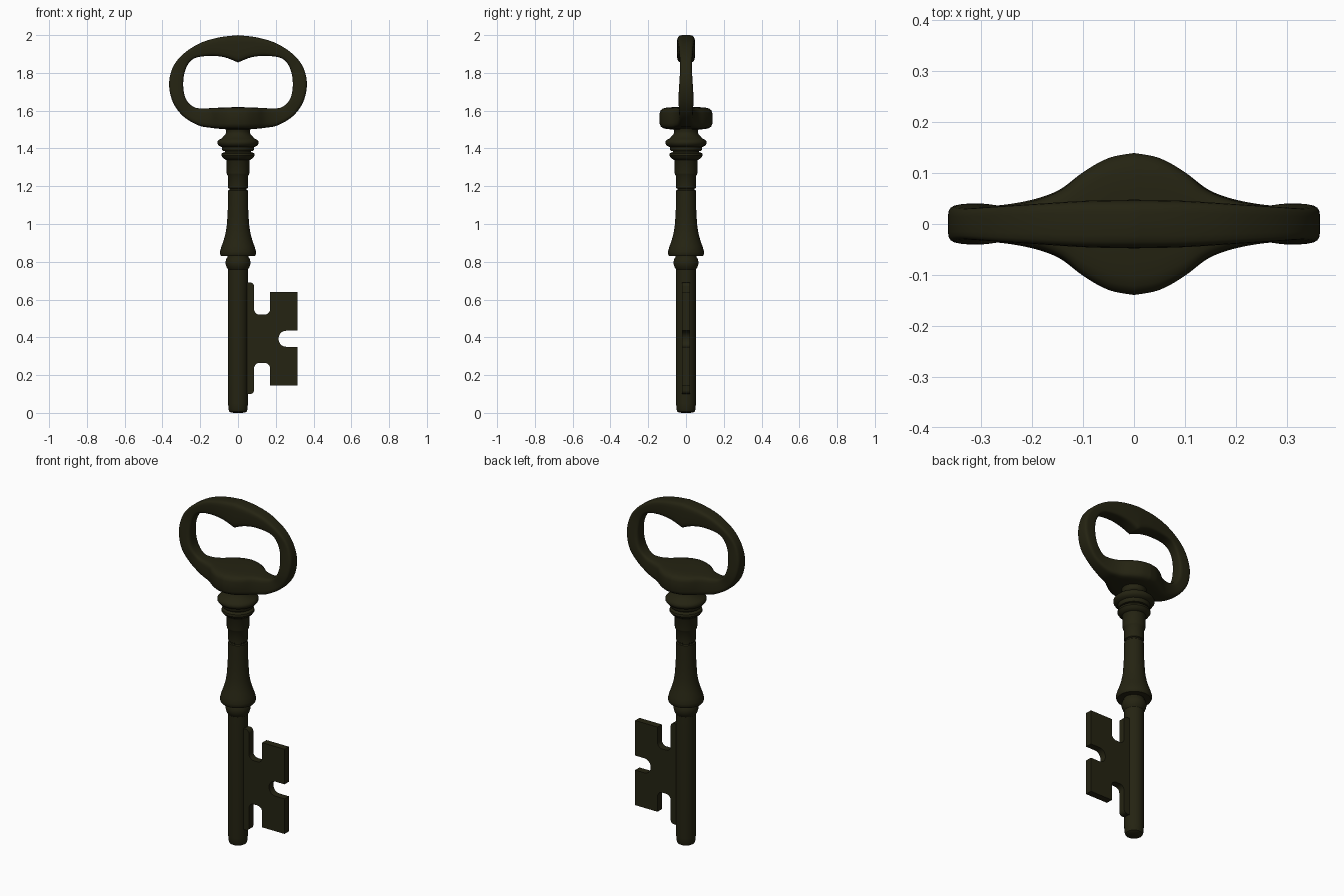
import bpy, bmesh, math
from mathutils import Vector

cube = bpy.data.objects.get("Cube")
if cube:
    bpy.data.objects.remove(cube)

iron = bpy.data.materials.new("dark iron")
COLOR = (0.018, 0.017, 0.006, 1)
iron.use_nodes = True
iron.diffuse_color = COLOR
iron.node_tree.nodes["Principled BSDF"].inputs["Base Color"].default_value = COLOR


def finish(bm, name, angle):
    bmesh.ops.remove_doubles(bm, verts=bm.verts, dist=1e-5)
    bmesh.ops.recalc_face_normals(bm, faces=bm.faces)
    mesh = bpy.data.meshes.new(name)
    bm.to_mesh(mesh)
    bm.free()
    mesh.materials.append(iron)
    obj = bpy.data.objects.new(name, mesh)
    bpy.context.collection.objects.link(obj)
    bpy.ops.object.select_all(action="DESELECT")
    bpy.context.view_layer.objects.active = obj
    obj.select_set(True)
    bpy.ops.object.shade_smooth_by_angle(angle=math.radians(angle))
    return obj


def spline(points, steps):
    """Catmull-Rom curve through tuples of any length."""
    out = []
    for i in range(len(points) - 1):
        p0, p1, p2, p3 = (Vector(points[min(max(i + k, 0), len(points) - 1)]) for k in (-1, 0, 1, 2))
        for s in range(steps):
            t = s / steps
            out.append(0.5 * (2 * p1 + (p2 - p0) * t + (2 * p0 - 5 * p1 + 4 * p2 - p3) * t * t
                              + (3 * p1 - p0 - 3 * p2 + p3) * t ** 3))
    return out + [Vector(points[-1])]


def lathe(name, profile, sides=32):
    bm = bmesh.new()
    verts = [bm.verts.new((r, 0, z)) for r, z in profile]
    edges = [bm.edges.new(pair) for pair in zip(verts, verts[1:])]
    bmesh.ops.spin(bm, geom=verts + edges, cent=(0, 0, 0), axis=(0, 0, 1),
                   angle=math.tau, steps=sides, use_merge=True)
    return finish(bm, name, 40)


def plate(name, corners, half):
    """Upright slab from corners (x, z, fillet radius)."""
    outline = []
    for i, (x, z, r) in enumerate(corners):
        p = Vector((x, z))
        if r == 0:
            outline.append(p)
            continue
        a = (Vector(corners[i - 1][:2]) - p).normalized() * r
        b = (Vector(corners[(i + 1) % len(corners)][:2]) - p).normalized() * r
        for k in range(7):
            t = k / 6 * math.pi / 2
            outline.append(p + a * (1 - math.sin(t)) + b * (1 - math.cos(t)))
    bm = bmesh.new()
    face = bm.faces.new([bm.verts.new((p.x, -half, p.y)) for p in outline])
    moved = bmesh.ops.extrude_face_region(bm, geom=[face])["geom"]
    bmesh.ops.translate(bm, vec=(0, 2 * half, 0),
                        verts=[v for v in moved if isinstance(v, bmesh.types.BMVert)])
    return finish(bm, name, 30)


# Bow: right half as (outer x, outer z, inner x, inner z, half depth)
half_bow = spline([
    (0, 2.0, 0, 1.855, .048),
    (.10, 1.988, .07, 1.882, .046),
    (.20, 1.958, .15, 1.89, .040),
    (.29, 1.90, .235, 1.875, .034),
    (.345, 1.83, .277, 1.82, .031),
    (.365, 1.74, .29, 1.74, .036),
    (.345, 1.645, .277, 1.665, .040),
    (.29, 1.57, .235, 1.62, .036),
    (.21, 1.522, .185, 1.612, .047),
    (.15, 1.51, .14, 1.614, .067),
    (.10, 1.504, .10, 1.616, .102),
    (.05, 1.501, .05, 1.618, .130),
    (0, 1.50, 0, 1.619, .140)], 5)
mirrored = [Vector((-s[0], s[1], -s[2], s[3], s[4])) for s in half_bow[-2:0:-1]]
bm = bmesh.new()
rings = []
SIDES = 20
for ox, oz, ix, iz, depth in half_bow + mirrored:
    outer, inner = Vector((ox, 0, oz)), Vector((ix, 0, iz))
    ring = []
    for k in range(SIDES):
        a = math.tau * (k + .5) / SIDES
        c, s = math.cos(a), math.sin(a)
        u = math.copysign(abs(c) ** .4, c)
        v = math.copysign(abs(s) ** .4, s)
        ring.append(bm.verts.new((outer + inner) / 2 + (outer - inner) / 2 * u + Vector((0, depth * v, 0))))
    rings.append(ring)
for i, ring in enumerate(rings):
    prev = rings[i - 1]
    for k in range(SIDES):
        bm.faces.new((prev[k - 1], prev[k], ring[k], ring[k - 1]))
finish(bm, "bow", 50)

# Shank and turned mouldings
lathe("shank", [(0, 0), (.036, .001), (.046, .007), (.051, .022), (.052, .05), (.052, .79), (0, .79)])
lathe("lower_ring", [(0, .755), (.05, .757), (.06, .77), (.065, .785), (.066, .80), (.062, .815),
                     (.056, .825), (.056, .84), (0, .84)])
lathe("flared_collar", [(0, .83), (.09, .83), (.095, .84), (.095, .855), (.088, .88), (.077, .91),
                        (.067, .945), (.06, .985), (.056, 1.04), (.053, 1.10), (.052, 1.177), (.046, 1.181),
                        (.046, 1.187), (.052, 1.191), (.053, 1.255), (.058, 1.262), (.06, 1.27),
                        (.06, 1.335), (.066, 1.345), (0, 1.345)])
lathe("middle_ring", [(0, 1.338), (.066, 1.34), (.08, 1.35), (.088, 1.362), (.086, 1.374),
                      (.07, 1.381), (.066, 1.39), (0, 1.39)])
lathe("upper_ring", [(0, 1.385), (.08, 1.387), (.086, 1.395), (.086, 1.408), (.1, 1.413), (.109, 1.425),
                     (.109, 1.436), (.1, 1.447), (.086, 1.453), (.076, 1.465), (.066, 1.475),
                     (.062, 1.49), (.07, 1.51), (0, 1.53)])

# Bit with its mounting strip and rounded notches
plate("bit", [
    (.03, .10, 0), (.085, .10, .02), (.085, .265, .03), (.17, .265, .03), (.17, .145, 0),
    (.315, .145, 0), (.315, .35, 0), (.215, .35, .04), (.215, .435, .04), (.315, .435, 0),
    (.315, .64, 0), (.17, .64, 0), (.17, .52, .03), (.085, .52, .03), (.085, .69, .02), (.03, .69, 0)], .02)
